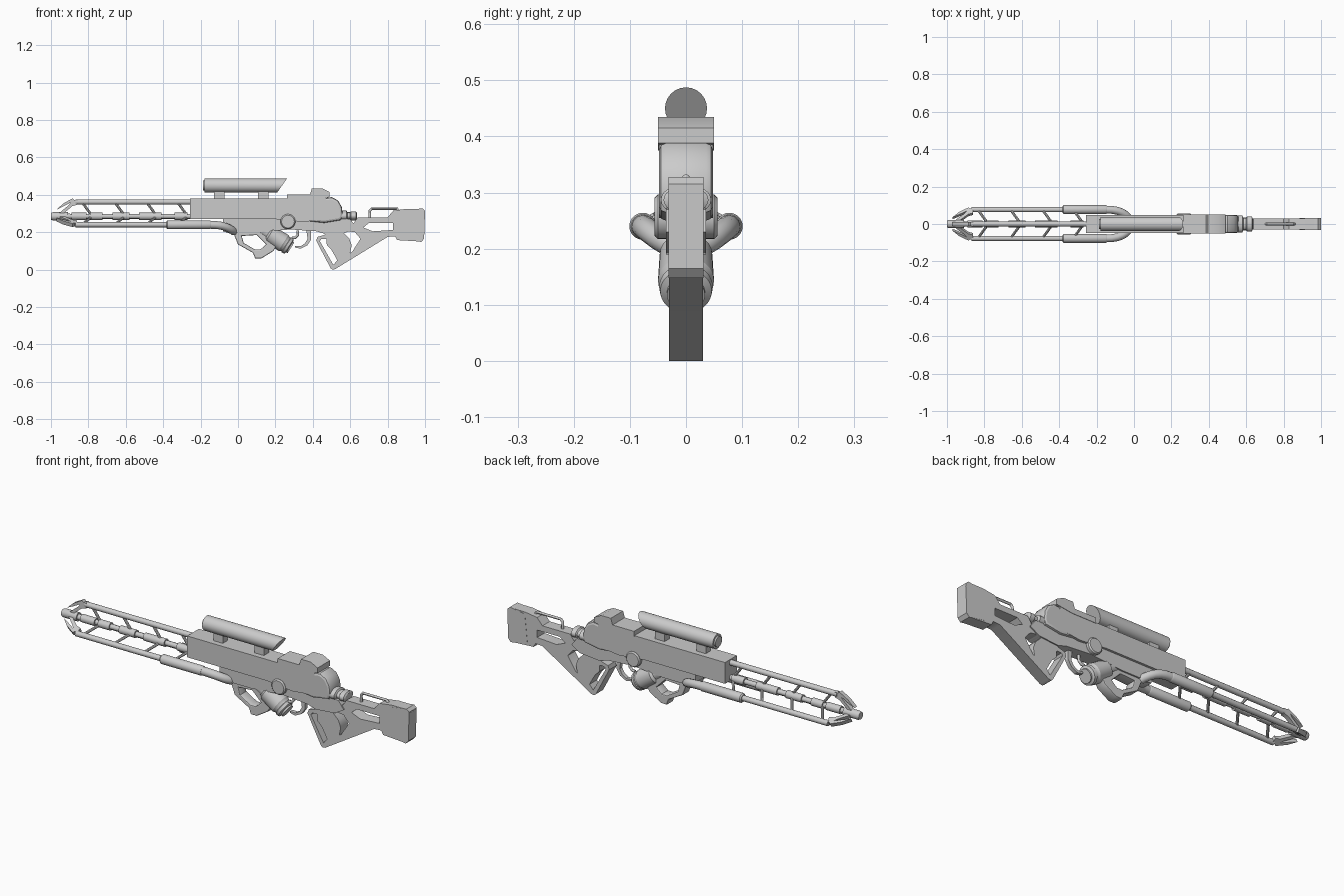
import bpy, bmesh
from math import sin, cos, pi, radians
from mathutils import Vector

AXIS_Z = 0.285  # height of the barrel axis


def link(name, data):
    obj = bpy.data.objects.new(name, data)
    bpy.context.collection.objects.link(obj)
    return obj


def plate(name, half_width, outline, holes=(), bevel=0.0, spin=0.0, z=0.0):
    """Side profile in x/z, extruded both ways along y; inner loops become holes."""
    cu = bpy.data.curves.new(name, 'CURVE')
    cu.dimensions, cu.fill_mode = '2D', 'BOTH'
    cu.extrude = half_width - bevel
    cu.bevel_depth, cu.offset, cu.bevel_resolution = bevel, -bevel, 1
    for loop in (outline, *holes):
        sp = cu.splines.new('POLY')
        sp.points.add(len(loop) - 1)
        for p, (x, h) in zip(sp.points, loop):
            p.co = (x, h, 0, 1)
        sp.use_cyclic_u = True
    obj = link(name, cu)
    obj.rotation_euler.x = pi / 2 + spin
    obj.location.z = z
    return obj


def lathe(name, origin, direction, profile, sides=24):
    """Solid of revolution from (distance, radius) steps along a direction."""
    bm = bmesh.new()
    rings = [[bm.verts.new((r * cos(2 * pi * i / sides), r * sin(2 * pi * i / sides), d))
              for i in range(sides)] for d, r in profile]
    for a, b in zip(rings, rings[1:]):
        for i in range(sides):
            j = (i + 1) % sides
            bm.faces.new((a[i], a[j], b[j], b[i]))
    bm.faces.new(rings[0][::-1])
    bm.faces.new(rings[-1])
    quat = Vector(direction).to_track_quat('Z', 'Y')
    for v in bm.verts:
        v.co = quat @ v.co + Vector(origin)
    me = bpy.data.meshes.new(name)
    bm.to_mesh(me)
    bm.free()
    return link(name, me)


def rod(name, a, b, r, sides=12):
    d = Vector(b) - Vector(a)
    return lathe(name, a, d, [(0, r), (d.length, r)], sides)


def tube(name, points, radius):
    cu = bpy.data.curves.new(name, 'CURVE')
    cu.dimensions, cu.bevel_depth, cu.bevel_resolution = '3D', radius, 4
    cu.use_fill_caps = True
    sp = cu.splines.new('POLY')
    sp.points.add(len(points) - 1)
    for p, co in zip(sp.points, points):
        p.co = (*co, 1)
    return link(name, cu)


# Receiver
plate("upper_receiver", 0.048, [
    (-0.257, 0.27), (-0.257, 0.38), (0.262, 0.38), (0.262, 0.40), (0.40, 0.40),
    (0.47, 0.39), (0.47, 0.27), (0.35, 0.255), (0.20, 0.27)])
plate("top_block", 0.05, [
    (0.262, 0.375), (0.262, 0.403), (0.385, 0.403), (0.395, 0.435), (0.45, 0.435),
    (0.49, 0.415), (0.49, 0.388), (0.40, 0.375)])
plate("rear_housing", 0.048, [
    (0.33, 0.265), (0.45, 0.38), (0.50, 0.388), (0.535, 0.37), (0.555, 0.335),
    (0.56, 0.29), (0.55, 0.265), (0.46, 0.25)], bevel=0.012)
plate("lower_receiver", 0.036, [
    (-0.08, 0.28), (-0.08, 0.225), (-0.02, 0.20), (0.10, 0.20), (0.28, 0.215),
    (0.42, 0.205), (0.47, 0.19), (0.58, 0.20), (0.63, 0.23), (0.60, 0.27), (0.45, 0.29)])
lathe("pivot_disc", (0.267, -0.056, 0.257), (0, 1, 0),
      [(0, 0.034), (0.006, 0.04), (0.106, 0.04), (0.112, 0.034)])
bolt = lathe("rear_bolt", (0.53, 0, 0.287), (1, 0, 0),
             [(0, 0.028), (0.05, 0.028), (0.055, 0.02), (0.07, 0.02), (0.075, 0.025),
              (0.10, 0.025), (0.105, 0.018)])
bolt.scale.y = 1.6

# Scope with a slanted eyepiece
scope = lathe("scope", (-0.187, 0, 0.45), (1, 0, 0),
              [(0, 0.027), (0.008, 0.027), (0.008, 0.0375), (0.423, 0.0375)])
for v in scope.data.vertices:
    if v.co.x > 0:
        v.co.x += 0.7 * (v.co.z - 0.45)
for x in (-0.10, 0.135):
    plate("scope_mount", 0.02, [(x - 0.027, 0.375), (x - 0.027, 0.42),
                                (x + 0.027, 0.42), (x + 0.027, 0.375)])

# Barrel with sleeves
steps = [(0, 0.018), (0.01, 0.022), (0.09, 0.022), (0.09, 0.015)]
for a, b in ((0.11, 0.19), (0.21, 0.275), (0.33, 0.42), (0.47, 0.59), (0.66, 0.73)):
    steps += [(a, 0.013), (a, 0.02), (b, 0.02), (b, 0.013)]
lathe("barrel", (-1.0, 0, AXIS_Z), (1, 0, 0), steps + [(0.95, 0.013)], 16)

# Three rails around the barrel, with slanted struts and muzzle claws
for k, reach in ((0, 0.077), (1, 0.089), (2, 0.089)):
    ang = k * 2 * pi / 3

    def around(x, r):
        return (x, -r * sin(ang), AXIS_Z + r * cos(ang))

    rod("guide_rail", around(-0.87, reach), around(-0.24, reach), 0.014)
    for x in (-0.835, -0.66, -0.49, -0.325):
        rod("rail_strut", around(x, reach), around(x + 0.048, 0.012), 0.007, 8)
    plate("muzzle_claw", 0.011, [
        (-0.97, 0.036), (-0.935, 0.068), (-0.885, 0.096), (-0.875, 0.088), (-0.86, 0.09),
        (-0.86, 0.062), (-0.885, 0.055), (-0.93, 0.018), (-0.955, 0.018),
        (-0.905, 0.06), (-0.895, 0.074), (-0.93, 0.055)], spin=ang, z=AXIS_Z)

# Side feed tubes curving into the body
for s in (-1, 1):
    lathe("tube_sleeve", (-0.382, s * 0.077, 0.24), (1, 0, 0),
          [(0, 0.018), (0.006, 0.024), (0.23, 0.024), (0.237, 0.021)])
    tube("feed_tube", [(x, s * y, z) for x, y, z in (
        (-0.16, 0.077, 0.24), (-0.12, 0.076, 0.239), (-0.09, 0.071, 0.235),
        (-0.065, 0.062, 0.228), (-0.045, 0.05, 0.219), (-0.03, 0.035, 0.21),
        (-0.022, 0.02, 0.203))], 0.021)

# Foregrip loop
plate("foregrip", 0.028, [
    (-0.085, 0.225), (-0.08, 0.205), (-0.02, 0.185), (0.0, 0.135), (0.08, 0.09),
    (0.092, 0.06), (0.125, 0.06), (0.19, 0.10), (0.22, 0.15), (0.20, 0.23)],
    [[(0.02, 0.18), (0.10, 0.185), (0.15, 0.135), (0.12, 0.108), (0.09, 0.108), (0.03, 0.143)]],
    bevel=0.005)

# Slanted canister
lathe("canister", (0.10, 0, 0.235), (0.84, 0, -0.54),
      [(0, 0.028), (0.006, 0.034), (0.075, 0.036), (0.085, 0.047), (0.17, 0.05),
       (0.18, 0.044), (0.187, 0.044), (0.19, 0.048), (0.205, 0.046), (0.21, 0.034),
       (0.218, 0.034)])

# Trigger
plate("trigger", 0.01, [
    (0.365, 0.215), (0.39, 0.215), (0.39, 0.16), (0.37, 0.13), (0.335, 0.112),
    (0.305, 0.118), (0.305, 0.127), (0.335, 0.125), (0.358, 0.14), (0.372, 0.165)])
tube("trigger_hook", [(0.32, 0, 0.21), (0.32, 0, 0.185), (0.305, 0, 0.17), (0.29, 0, 0.17)], 0.007)

# Grip, hand guard and skeleton stock as one plate with openings
plate("stock", 0.03, [
    (0.418, 0.155), (0.425, 0.175), (0.46, 0.185), (0.48, 0.20), (0.50, 0.25),
    (0.62, 0.25), (0.64, 0.28), (0.80, 0.28), (0.83, 0.315), (0.90, 0.325), (0.985, 0.325),
    (1.0, 0.31), (0.995, 0.17), (0.98, 0.15), (0.85, 0.158), (0.84, 0.178), (0.80, 0.175),
    (0.52, 0.003), (0.505, 0.0), (0.495, 0.008)],
    [[(0.438, 0.152), (0.445, 0.163), (0.472, 0.165), (0.475, 0.13), (0.50, 0.105),
      (0.52, 0.07), (0.53, 0.05), (0.51, 0.025)],
     [(0.565, 0.195), (0.59, 0.205), (0.625, 0.20), (0.655, 0.165), (0.61, 0.095),
      (0.60, 0.09), (0.608, 0.13), (0.595, 0.165)],
     [(0.67, 0.225), (0.70, 0.25), (0.83, 0.25), (0.83, 0.212), (0.72, 0.205)]])
plate("butt_pad", 0.031, [(0.885, 0.165), (0.90, 0.315), (0.985, 0.328), (1.0, 0.315),
                          (0.995, 0.165), (0.98, 0.148)])
tube("cheek_rail", [(0.705, 0, 0.27), (0.705, 0, 0.315), (0.715, 0, 0.326), (0.85, 0, 0.326),
                    (0.86, 0, 0.315), (0.86, 0, 0.30)], 0.007)

# Turn curves into meshes and smooth the rounded parts
bpy.ops.object.select_all(action='SELECT')
bpy.context.view_layer.objects.active = bpy.data.objects["stock"]
bpy.ops.object.convert(target='MESH')
bpy.ops.object.select_all(action='SELECT')
bpy.ops.object.shade_smooth_by_angle(angle=radians(32))
